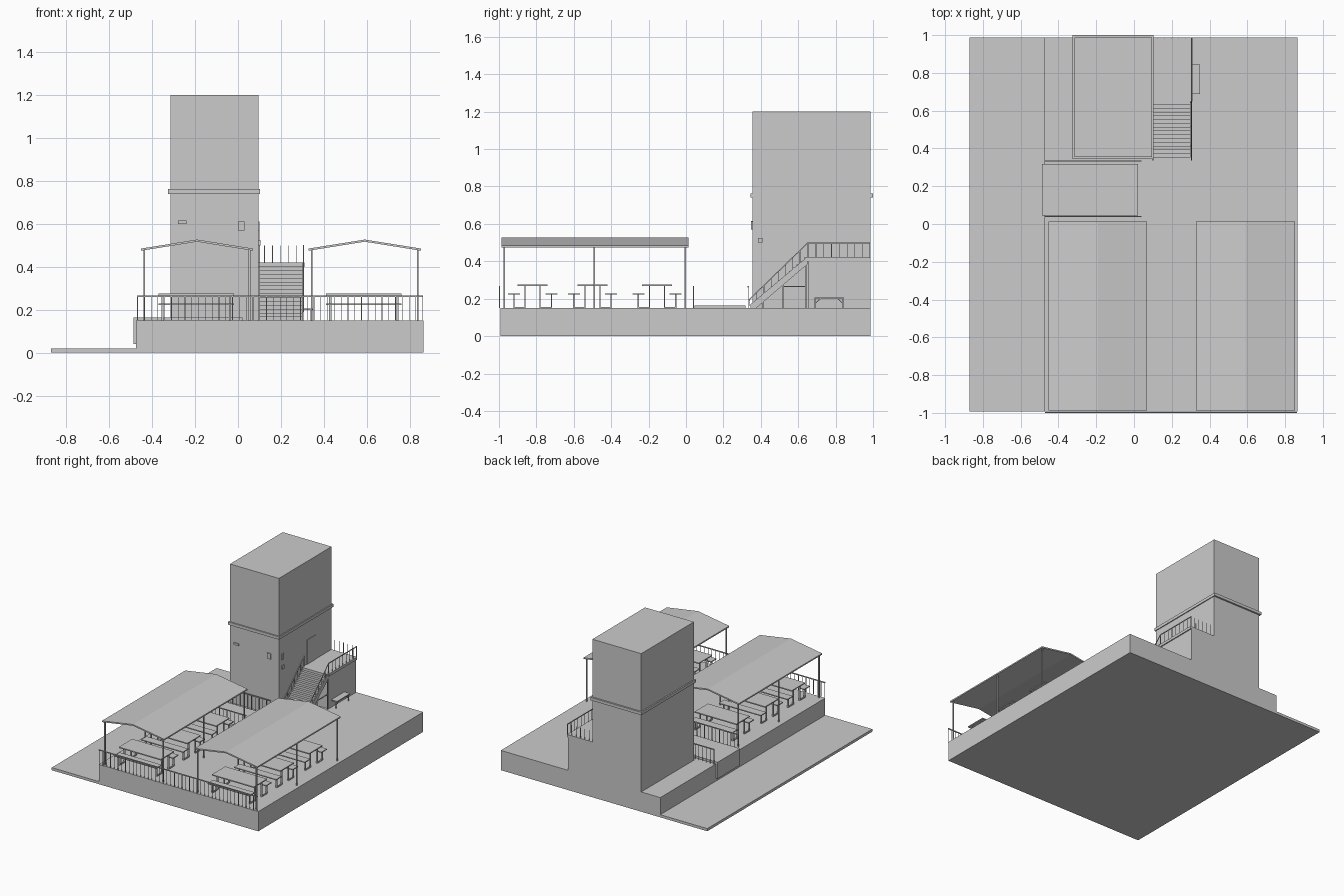
import bpy, bmesh, math
from mathutils import Vector

if "Cube" in bpy.data.objects:
    bpy.data.objects.remove(bpy.data.objects["Cube"])

grey = bpy.data.materials.new("light grey")
grey.diffuse_color = (0.6, 0.6, 0.6, 1)
grey.use_nodes = True
grey.node_tree.nodes["Principled BSDF"].inputs["Base Color"].default_value = grey.diffuse_color


def finish(name, bm):
    bmesh.ops.recalc_face_normals(bm, faces=bm.faces)
    me = bpy.data.meshes.new(name)
    bm.to_mesh(me)
    bm.free()
    me.materials.append(grey)
    ob = bpy.data.objects.new(name, me)
    bpy.context.collection.objects.link(ob)
    return ob


def add_box(bm, x0, x1, y0, y1, z0, z1):
    vs = bmesh.ops.create_cube(bm, size=1)["verts"]
    for v in vs:
        v.co = Vector((x0 + (v.co.x + .5) * (x1 - x0),
                       y0 + (v.co.y + .5) * (y1 - y0),
                       z0 + (v.co.z + .5) * (z1 - z0)))


def boxes(name, items):
    bm = bmesh.new()
    for b in items:
        add_box(bm, *b)
    return finish(name, bm)


def add_prism(bm, profile, axis, a, b):
    """Extrude a 2D profile along axis 'x' (y,z points) or 'y' (x,z points)."""
    place = (lambda p, t: (t, p[0], p[1])) if axis == "x" else (lambda p, t: (p[0], t, p[1]))
    f = bm.faces.new([bm.verts.new(place(p, a)) for p in profile])
    r = bmesh.ops.extrude_face_region(bm, geom=[f])
    d = Vector((b - a, 0, 0)) if axis == "x" else Vector((0, b - a, 0))
    for v in r["geom"]:
        if isinstance(v, bmesh.types.BMVert):
            v.co += d


def prism(name, profile, axis, a, b):
    bm = bmesh.new()
    add_prism(bm, profile, axis, a, b)
    return finish(name, bm)


DECK = .15

# Ground: raised platform with a low pavement strip on the left
prism("platform", [(-.87, 0), (.865, 0), (.865, DECK), (-.475, DECK), (-.475, .02), (-.87, .02)],
      "y", -.992, .987)

# Tower with a band round it
boxes("tower", [(-.315, .095, .355, .987, DECK, 1.2)])
boxes("tower_band", [(-.325, .102, .345, 1.0, .74, .762)])
boxes("tower_door", [(.095, .099, .69, .79, .42, .605)])
boxes("wall_lamps", [(-.28, -.24, .347, .355, .6, .615), (.0, .03, .347, .355, .57, .612),
                     (.095, .101, .385, .41, .57, .612), (.095, .104, .385, .41, .5, .525)])

# Entrance mat hanging over the platform edge
boxes("entrance_mat", [(-.475, .02, .045, .318, DECK, .165)])
boxes("edge_panel", [(-.487, -.475, .045, .318, .04, .165)])


# Straight fences along x
def fence(name, x0, x1, y, n):
    w = .0015
    parts = [(x0, x1, y - .003, y + .003, .26, .267)]
    for i in range(n + 1):
        x = x0 + .002 + (x1 - x0 - .004) * i / n
        parts.append((x - w, x + w, y - w, y + w, DECK, .262))
    boxes(name, parts)


fence("front_fence", -.47, .862, -.997, 42)
fence("entrance_fence_front", -.47, .04, .04, 16)
fence("entrance_fence_back", -.47, .04, .333, 16)


# Picnic table with two benches on end frames
def picnic_table(name, cx, cy):
    L = .176
    parts = [(cx - L, cx + L, cy - .08, cy + .08, .267, .275)]
    for s in (-1, 1):
        by = cy + s * .1
        parts.append((cx - L, cx + L, by - .032, by + .032, .222, .229))
        for e in (-1, 1):
            x = cx + e * .157
            t = cy + s * .04
            parts.append((x - .005, x + .005, t - .003, t + .003, DECK, .268))
            parts.append((x - .005, x + .005, by - .003, by + .003, DECK, .223))
            parts.append((x - .005, x + .005, min(t, by), max(t, by), DECK, .157))
    boxes(name, parts)


# Canopies: thin gable roof on six posts, three tables beneath
for side, x0, x1 in (("left", -.452, .07), ("right", .328, .853)):
    c = (x0 + x1) / 2
    prism(side + "_canopy_roof", [(x0, .475), (c, .517), (x1, .475), (x1, .485), (c, .527), (x0, .485)],
          "y", -.987, .013)
    posts = [(x - .004, x + .004, y - .004, y + .004, DECK, .48)
             for x in (x0 + .016, x1 - .016) for y in (-.973, -.49, -.004)]
    boxes(side + "_canopy_posts", posts)
    for i, y in enumerate((-.82, -.5, -.155)):
        picnic_table(f"{side}_table_{i + 1}", c - .004, y)

# Landing block beside the tower
boxes("landing", [(.095, .302, .655, .987, DECK, .4)])
boxes("landing_deck", [(.095, .31, .648, .987, .4, .42)])

# Open stair: treads and risers between sloping stringers
N = 15
Y0, Y1, Z1 = .352, .65, .42
dy, dz = (Y1 - Y0) / N, (Z1 - DECK) / N
steps = []
for i in range(N):
    y, z = Y0 + i * dy, DECK + (i + 1) * dz
    steps.append((.102, .3, y, y + dy + .002, z - .005, z))
    steps.append((.102, .3, y, y + .002, z - dz, z))
boxes("stair_steps", steps)
bm = bmesh.new()
for x in (.099, .302):
    add_prism(bm, [(.345, .15), (.375, .15), (.65, .385), (.65, .425), (.345, .17)], "x", x, x + .004)
finish("stair_stringers", bm)
boxes("stair_supports", [(x, x + .005, y, y + .005, DECK, z) for x in (.1, .3)
                         for y, z in ((.41, .19), (.515, .275), (.64, .385))]
      + [(x, x + .005, .515, .645, .262, .268) for x in (.1, .3)])

# Sloping stair handrails with balusters
bm = bmesh.new()
for x in (.099, .303):
    add_prism(bm, [(.337, .19), (.65, .494), (.65, .501), (.337, .198)], "x", x, x + .004)
    for i in range(9):
        y = .34 + .308 * i / 8
        f = (y - .337) / .313
        low = max(DECK, .165 + (y - .345) * .83)
        add_box(bm, x, x + .003, y - .0015, y + .0015, low, .192 + f * .304)
finish("stair_handrails", bm)

# Landing rail on the right, bare balusters along the back
rail = [(.303, .308, .65, .987, .495, .501)]
rail += [(.304, .307, .652 + .0415 * i, .655 + .0415 * i, .42, .497) for i in range(9)]
rail += [(.122 + .037 * i, .125 + .037 * i, .982, .985, .42, .5) for i in range(5)]
boxes("landing_rail", rail)

# Small wall table on the landing's right side with braced legs
bm = bmesh.new()
add_box(bm, .302, .35, .688, .845, .2, .207)
for y, s in ((.69, 1), (.84, -1)):
    add_box(bm, .338, .343, y - .002, y + .003, DECK, .2)
    add_prism(bm, [(y, .17), (y, .176), (y + s * .025, .2), (y + s * .031, .2)], "x", .338, .343)
finish("wall_table", bm)
